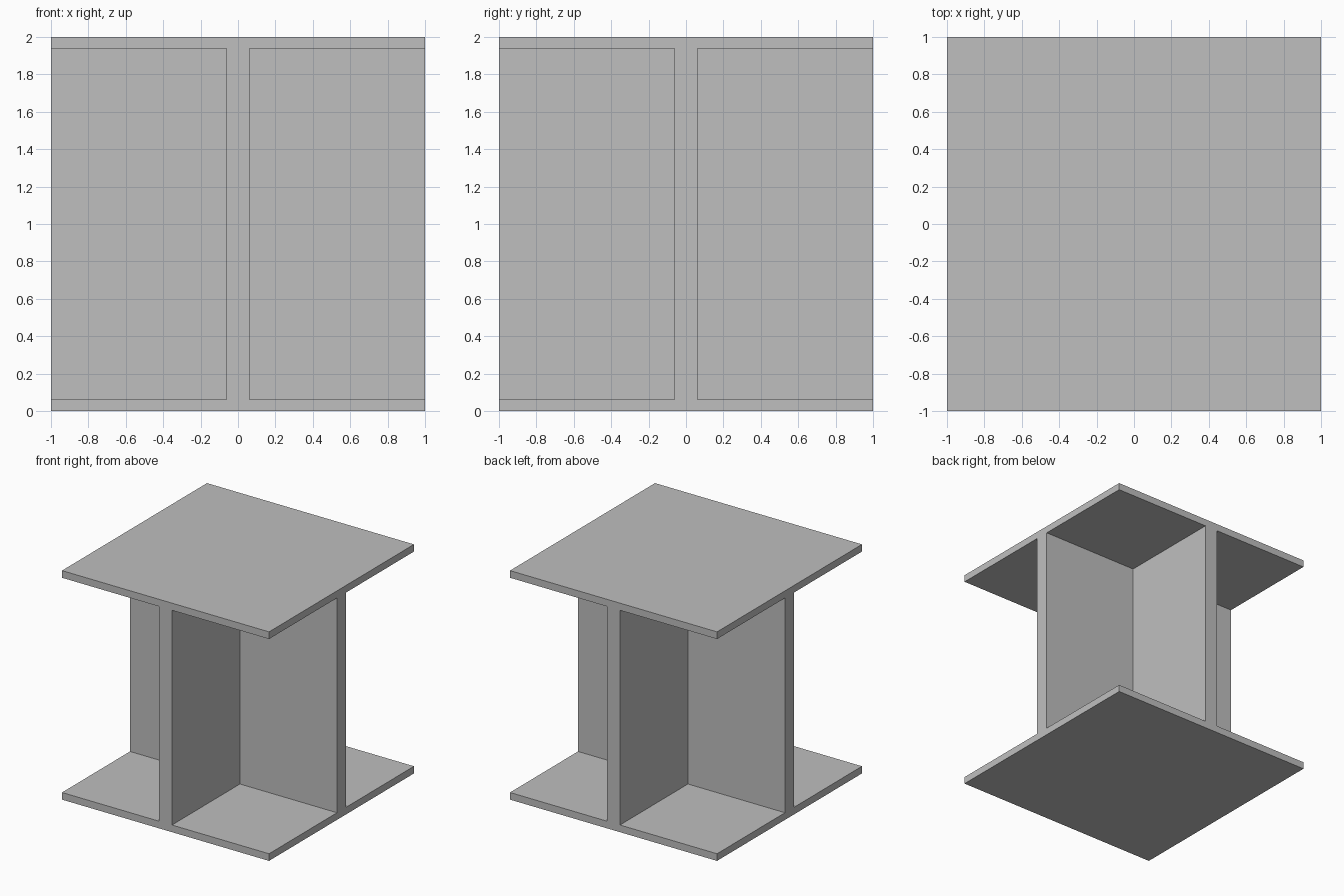
import bpy
import bmesh
from mathutils import Matrix, Vector

default = bpy.data.objects.get("Cube")
if default:
    bpy.data.objects.remove(default, do_unlink=True)

PLATE = 0.0625   # thickness of the top and bottom plates
HALF_WEB = 0.0625  # half the thickness of the crossed walls

grey = bpy.data.materials.new("mid grey")
grey.use_nodes = True
colour = (0.522, 0.522, 0.522, 1.0)
grey.diffuse_color = colour
grey.node_tree.nodes["Principled BSDF"].inputs["Base Color"].default_value = colour


def box_object(name, boxes):
    """One mesh object made of boxes given as (low corner, high corner)."""
    bm = bmesh.new()
    for low, high in boxes:
        low, high = Vector(low), Vector(high)
        matrix = Matrix.Translation((low + high) / 2) @ Matrix.Diagonal((*(high - low), 1))
        bmesh.ops.create_cube(bm, size=1, matrix=matrix)
    mesh = bpy.data.meshes.new(name)
    bm.to_mesh(mesh)
    bm.free()
    mesh.materials.append(grey)
    obj = bpy.data.objects.new(name, mesh)
    bpy.context.collection.objects.link(obj)
    return obj


# Solid block that becomes two square plates joined by crossed walls
pedestal = box_object("cross_wall_pedestal", [((-1, -1, 0), (1, 1, 2))])

# Four corner pockets, open on their two outer sides
pockets = []
for sx in (-1, 1):
    for sy in (-1, 1):
        xs = sorted((sx * HALF_WEB, sx * 1.2))
        ys = sorted((sy * HALF_WEB, sy * 1.2))
        pockets.append(((xs[0], ys[0], PLATE), (xs[1], ys[1], 2 - PLATE)))
cutter = box_object("pocket_cutter", pockets)
cutter.hide_render = True

# Cut the pockets, bake the result and discard the cutter
cut = pedestal.modifiers.new("Pockets", "BOOLEAN")
cut.operation = "DIFFERENCE"
cut.solver = "EXACT"
cut.object = cutter
bpy.context.view_layer.objects.active = pedestal
pedestal.select_set(True)
bpy.ops.object.modifier_apply(modifier=cut.name)
bpy.data.objects.remove(cutter, do_unlink=True)
